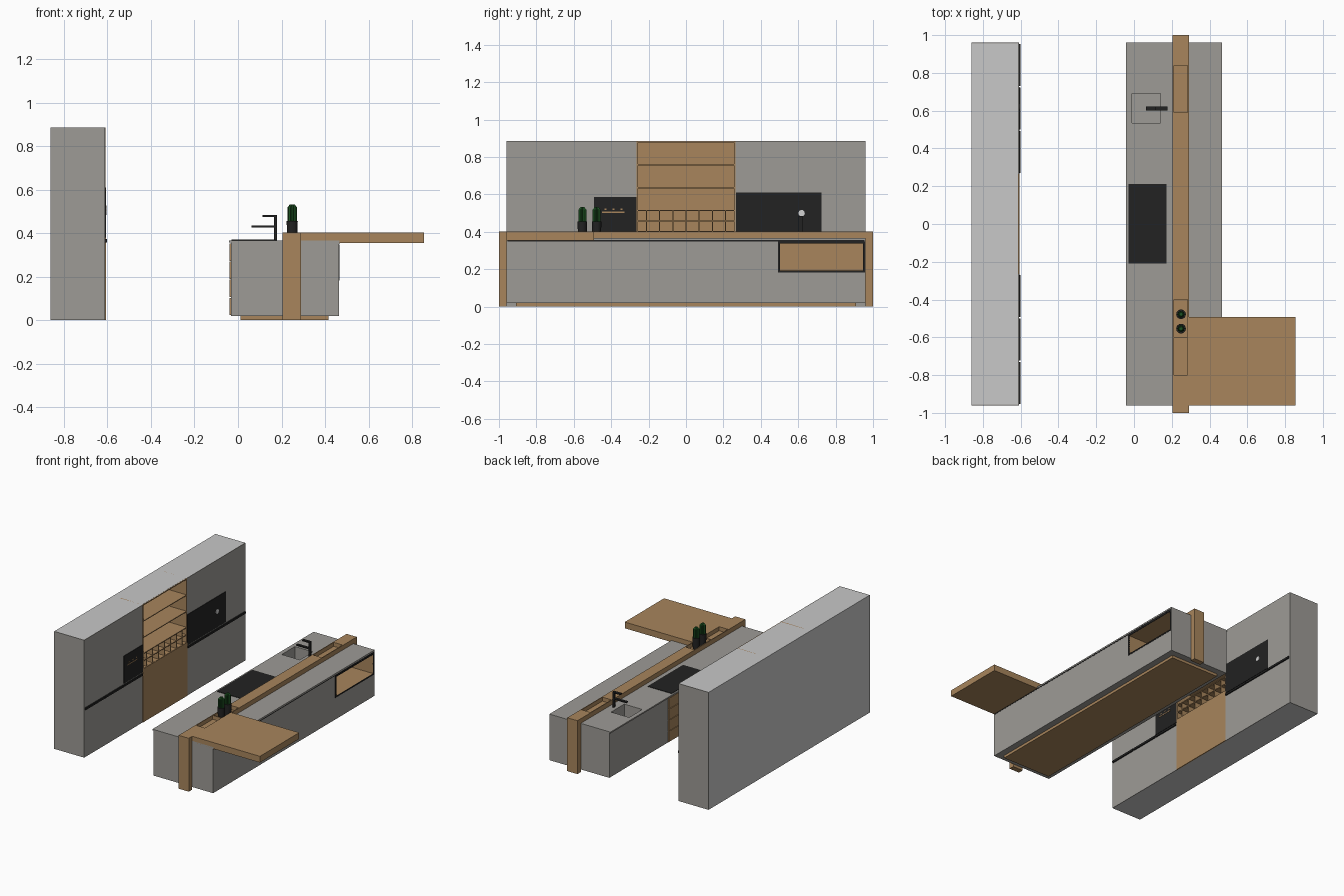
import bpy, bmesh, math

if "Cube" in bpy.data.objects:
    bpy.data.objects.remove(bpy.data.objects["Cube"])


def mat(name, rgb):
    m = bpy.data.materials.new(name)
    m.diffuse_color = (*rgb, 1)
    m.use_nodes = True
    m.node_tree.nodes["Principled BSDF"].inputs["Base Color"].default_value = m.diffuse_color
    return m


CONCRETE = mat("concrete grey", (0.337, 0.328, 0.305))
CARCASS = mat("light grey", (0.58, 0.58, 0.58))
WOOD = mat("oak wood", (0.392, 0.235, 0.107))
BLACK = mat("black", (0.016, 0.016, 0.016))
GREEN = mat("cactus green", (0.012, 0.085, 0.016))
WHITE = mat("pale metal", (0.65, 0.65, 0.65))


def finish(name, bm, m):
    bmesh.ops.recalc_face_normals(bm, faces=bm.faces)
    me = bpy.data.meshes.new(name)
    bm.to_mesh(me)
    bm.free()
    me.materials.append(m)
    ob = bpy.data.objects.new(name, me)
    bpy.context.collection.objects.link(ob)
    return ob


def box(name, x, y, z, m):
    """Box from (min, max) ranges on each axis."""
    bm = bmesh.new()
    bmesh.ops.create_cube(bm, size=1)
    for v in bm.verts:
        v.co = [r[0] if c < 0 else r[1] for c, r in zip(v.co, (x, y, z))]
    return finish(name, bm, m)


def cut(ob, x, y, z):
    """Subtract a box-shaped pocket from an object."""
    c = box("cutter", x, y, z, ob.data.materials[0])
    c.hide_render = True
    md = ob.modifiers.new("pocket", 'BOOLEAN')
    md.operation, md.solver, md.object = 'DIFFERENCE', 'EXACT', c
    bpy.context.view_layer.objects.active = ob
    bpy.ops.object.modifier_apply(modifier=md.name)
    bpy.data.objects.remove(c)


def prism(name, pts, z0, z1, m, top_scale=1.0):
    """Extrude a closed outline centred on its mean from z0 to z1."""
    bm = bmesh.new()
    n = len(pts)
    cx, cy = sum(p[0] for p in pts) / n, sum(p[1] for p in pts) / n
    lo = [bm.verts.new((px, py, z0)) for px, py in pts]
    hi = [bm.verts.new((cx + (px - cx) * top_scale, cy + (py - cy) * top_scale, z1)) for px, py in pts]
    bm.faces.new(lo)
    bm.faces.new(hi)
    for i in range(n):
        j = (i + 1) % n
        bm.faces.new((lo[i], lo[j], hi[j], hi[i]))
    return finish(name, bm, m)


def ring(cx, cy, n, r, r2=None):
    return [(cx + (r if i % 2 == 0 or r2 is None else r2) * math.cos(2 * math.pi * i / n),
             cy + (r if i % 2 == 0 or r2 is None else r2) * math.sin(2 * math.pi * i / n)) for i in range(n)]


# ---- Tall wall unit ----
carcass = box("wall_carcass", (-0.86, -0.615), (-0.955, 0.955), (0, 0.885), CARCASS)
cut(carcass, (-0.80, -0.5), (-0.262, 0.262), (0.4, 0.88))
for s, side in ((-1, "left"), (1, "right")):
    box(f"wall_end_{side}", (-0.86, -0.61), sorted((s * 0.955, s * 0.96)), (0, 0.885), CONCRETE)
    box(f"wall_front_{side}", (-0.615, -0.61), sorted((s * 0.264, s * 0.955)), (0, 0.885), CONCRETE)
    # handle rails, three per side
    for i in range(3):
        a = 0.27 + i * 0.23
        box(f"handle_rail_{side}_{i}", (-0.611, -0.601), sorted((s * a, s * (a + 0.222))),
            (0.358, 0.373), BLACK)
    # niche side board
    box(f"niche_side_{side}", (-0.797, -0.609), sorted((s * 0.257, s * 0.264)), (0.4, 0.885), WOOD)
box("niche_back", (-0.8, -0.795), (-0.262, 0.262), (0.4, 0.88), WOOD)
box("wood_door", (-0.615, -0.607), (-0.264, 0.264), (0, 0.402), WOOD)
for i, z in enumerate((0.398, 0.512, 0.633, 0.756, 0.878)):
    box(f"niche_shelf_{i}", (-0.797, -0.609), (-0.26, 0.26), (z, z + 0.006), WOOD)

# ---- Bottle rack ----
box("rack_shelf", (-0.797, -0.611), (-0.26, 0.26), (0.456, 0.462), WOOD)
for i in range(-3, 4):
    box(f"rack_divider_{i + 3}", (-0.797, -0.611), (i * 0.0705 - 0.003, i * 0.0705 + 0.003),
        (0.4, 0.515), WOOD)

# ---- Built-in appliances ----
box("small_oven", (-0.612, -0.607), (-0.493, -0.265), (0.38, 0.587), BLACK)
box("large_oven", (-0.612, -0.607), (0.266, 0.725), (0.38, 0.61), BLACK)
box("oven_rail", (-0.607, -0.605), (-0.45, -0.33), (0.502, 0.508), WOOD)
for i in range(3):
    y = -0.43 + i * 0.043
    box(f"oven_button_{i}", (-0.607, -0.605), (y - 0.005, y + 0.005), (0.518, 0.526), WOOD)
knob = prism("oven_knob", ring(0, 0, 20, 0.017), 0, 0.004, WHITE)
knob.rotation_euler = (0, math.pi / 2, 0)
knob.location = (-0.608, 0.618, 0.5)

# ---- Island body and worktop ----
SX, SY = (-0.01, 0.14), (0.535, 0.692)
body = box("island_body", (-0.033, 0.465), (-0.96, 0.96), (0.02, 0.357), CONCRETE)
cut(body, (0.26, 0.6), (0.495, 0.954), (0.185, 0.346))
cut(body, SX, SY, (0.26, 0.5))
top = box("worktop", (-0.042, 0.467), (-0.96, 0.96), (0.357, 0.367), CONCRETE)
cut(top, SX, SY, (0.3, 0.5))
box("plinth", (0.012, 0.415), (-0.91, 0.91), (0, 0.0205), WOOD)
box("grip_channel", (0.46, 0.466), (-0.955, 0.955), (0.349, 0.357), BLACK)
for i in range(4):
    z = 0.024 + i * 0.083
    box(f"wood_drawer_{i}", (-0.039, -0.033), (-0.26, 0.26), (z, z + 0.079), WOOD)

# ---- Open niche in island: black rim with wood lining ----
lining = box("island_niche_lining", (0.26, 0.464), (0.4955, 0.9535), (0.1855, 0.3455), WOOD)
cut(lining, (0.265, 0.6), (0.503, 0.946), (0.193, 0.338))
rim = box("island_niche_rim", (0.46, 0.467), (0.493, 0.956), (0.183, 0.348), BLACK)
cut(rim, (0.4, 0.6), (0.503, 0.946), (0.193, 0.338))

# ---- Cooktop and tap ----
box("cooktop", (-0.03, 0.172), (-0.21, 0.212), (0.366, 0.37), BLACK)
box("tap_post", (0.166, 0.178), (0.602, 0.622), (0.366, 0.484), BLACK)
box("tap_spout", (0.112, 0.167), (0.602, 0.622), (0.475, 0.484), BLACK)
box("tap_arm", (0.063, 0.167), (0.602, 0.622), (0.427, 0.436), BLACK)

# ---- Wood bridge frame and table leaf ----
beam = box("bridge_beam", (0.205, 0.29), (-1, 1), (0.355, 0.402), WOOD)
for y0, y1 in ((0.59, 0.838), (-0.597, -0.4), (-0.8, -0.602)):
    cut(beam, (0.211, 0.284), (y0, y1), (0.372, 0.5))
for s, side in ((-1, "front"), (1, "back")):
    box(f"bridge_leg_{side}", (0.205, 0.29), sorted((s * 0.96, s)), (0, 0.355), WOOD)
box("table_leaf", (0.29, 0.855), (-0.96, -0.492), (0.355, 0.402), WOOD)

# ---- Potted cacti ----
for i, y in enumerate((-0.478, -0.554)):
    prism(f"pot_{i}", ring(0.249, y, 24, 0.024), 0.372, 0.456, BLACK, 1.06)
    prism(f"cactus_{i}", ring(0.249, y, 20, 0.022, 0.015), 0.45, 0.518, GREEN)
    prism(f"cactus_tip_{i}", ring(0.249, y, 20, 0.022, 0.015), 0.518, 0.532, GREEN, 0.5)
